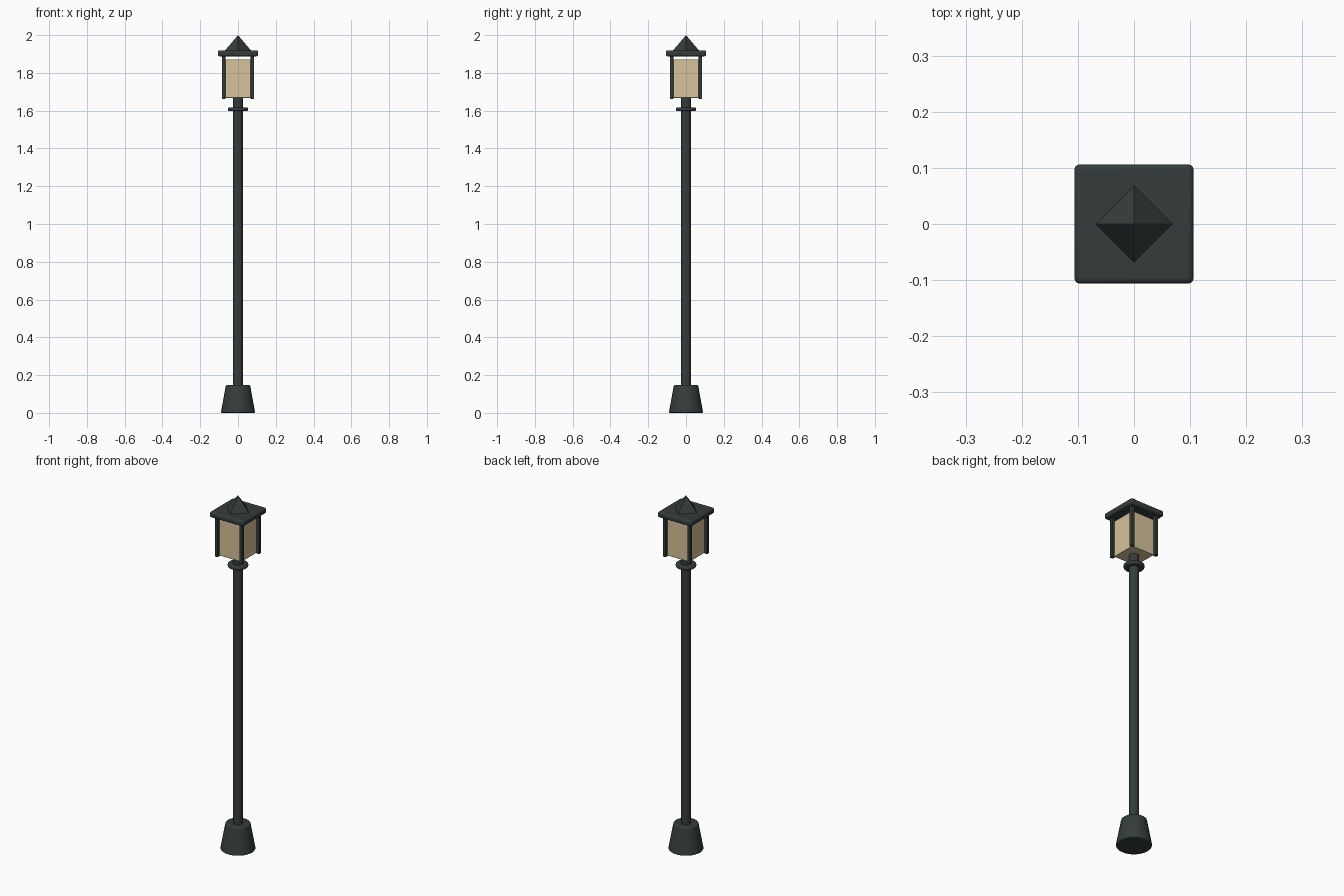
import bpy
import math

cube = bpy.data.objects.get("Cube")
if cube:
    bpy.data.objects.remove(cube, do_unlink=True)


def make_material(name, colour):
    mat = bpy.data.materials.new(name)
    mat.use_nodes = True
    mat.diffuse_color = colour
    mat.node_tree.nodes["Principled BSDF"].inputs["Base Color"].default_value = colour
    return mat


iron = make_material("dark iron", (0.035, 0.046, 0.046, 1))
glass = make_material("warm glass", (0.68, 0.54, 0.32, 1))


def finish(name, mat, bevel=0.0):
    ob = bpy.context.object
    ob.name = name
    ob.data.materials.append(mat)
    if bevel:
        mod = ob.modifiers.new("soft edges", "BEVEL")
        mod.width = bevel
        mod.segments = 3
        mod.limit_method = "ANGLE"
    bpy.ops.object.shade_smooth_by_angle(angle=math.radians(35))
    return ob


def tapered(name, r_low, r_high, z_low, z_high, bevel=0.0):
    bpy.ops.mesh.primitive_cone_add(vertices=32, radius1=r_low, radius2=r_high,
                                    depth=z_high - z_low,
                                    location=(0, 0, (z_low + z_high) / 2))
    return finish(name, iron, bevel)


def box(name, mat, half, z_low, z_high, x=0, y=0, bevel=0.0):
    bpy.ops.mesh.primitive_cube_add(size=1, location=(x, y, (z_low + z_high) / 2))
    bpy.context.object.scale = (half * 2, half * 2, z_high - z_low)
    bpy.ops.object.transform_apply(location=False, rotation=False, scale=True)
    return finish(name, mat, bevel)


# Base, pole and collar
tapered("base", 0.091, 0.064, 0, 0.148, 0.006)
tapered("pole", 0.026, 0.026, 0.14, 1.668)
tapered("collar", 0.053, 0.053, 1.597, 1.618, 0.009)

# Lantern: glass box with a post at each corner
box("lantern_glass", glass, 0.07, 1.668, 1.872, bevel=0.002)
for side, sx in (("left", 1), ("right", -1)):
    for end, sy in (("front", -1), ("back", 1)):
        box(f"post_{end}_{side}", iron, 0.0095, 1.663, 1.895,
            sx * 0.0765, sy * 0.0765, bevel=0.003)

# Roof slab and pointed cap
box("roof", iron, 0.106, 1.888, 1.919, bevel=0.009)
bpy.ops.mesh.primitive_cone_add(vertices=4, radius1=0.071, radius2=0, depth=0.084,
                                location=(0, 0, 1.958))
finish("roof_cap", iron)
bpy.ops.object.shade_smooth()
